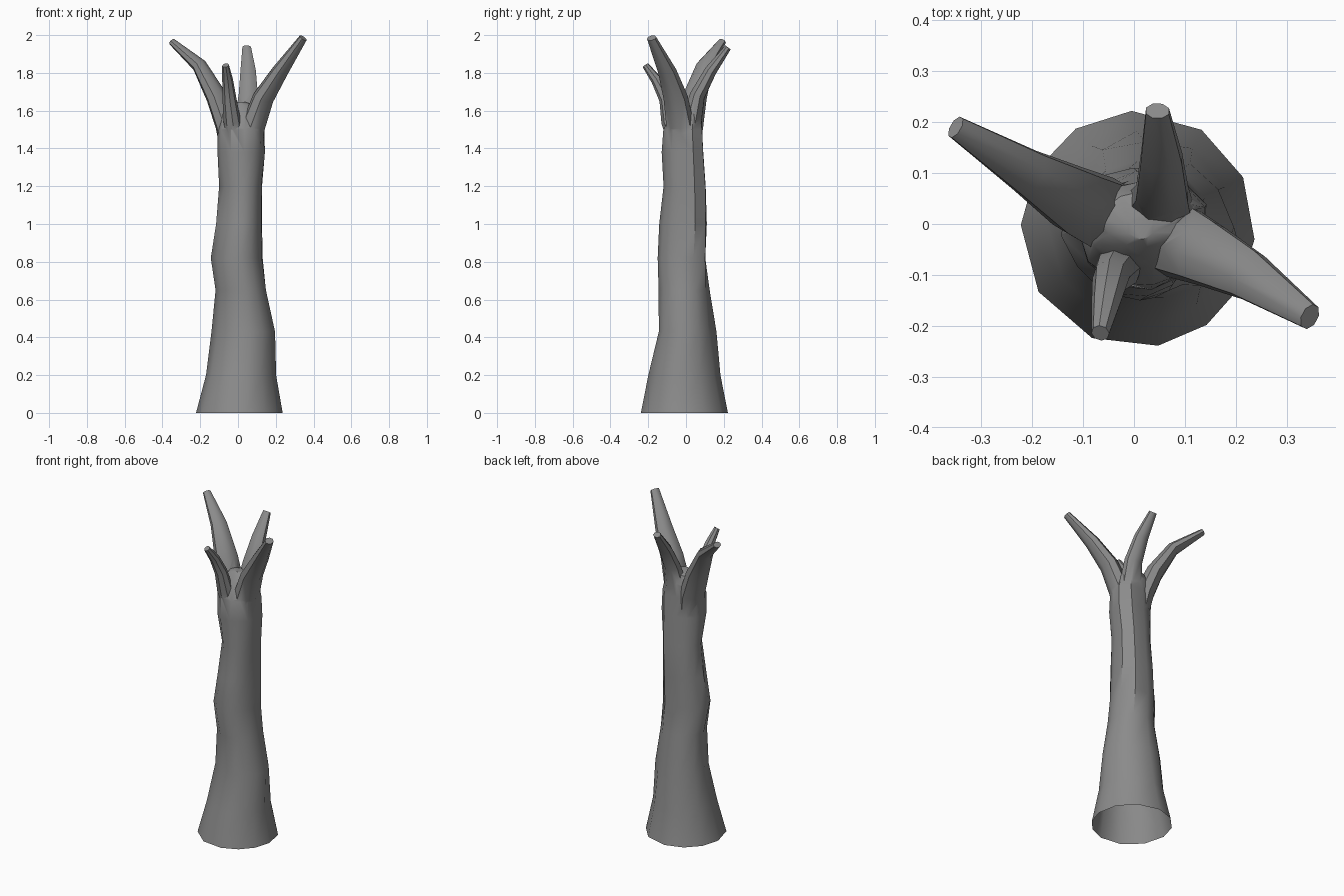
import bpy, bmesh, math, random
from mathutils import Vector

if "Cube" in bpy.data.objects:
    bpy.data.objects.remove(bpy.data.objects["Cube"])

random.seed(11)
bark = bpy.data.materials.new("grey bark")
bark.diffuse_color = (0.26, 0.26, 0.26, 1)
bark.use_nodes = True
bark.node_tree.nodes["Principled BSDF"].inputs["Base Color"].default_value = bark.diffuse_color


def loft(name, rings):
    """Closed tube through a list of equally long rings of points."""
    bm = bmesh.new()
    loops = [[bm.verts.new(p) for p in ring] for ring in rings]
    n = len(loops[0])
    for a, b in zip(loops, loops[1:]):
        for i in range(n):
            bm.faces.new((a[i], a[(i + 1) % n], b[(i + 1) % n], b[i]))
    bm.faces.new(loops[0])
    bm.faces.new(loops[-1])
    bmesh.ops.recalc_face_normals(bm, faces=bm.faces)
    mesh = bpy.data.meshes.new(name)
    bm.to_mesh(mesh)
    bm.free()
    mesh.materials.append(bark)
    ob = bpy.data.objects.new(name, mesh)
    bpy.context.collection.objects.link(ob)
    return ob


# Trunk: z, x min, x max, y min, y max, bulge back right, bulge front left
levels = [
    (0.00, -.220, .235, -.240, .220, 0, 0),
    (0.20, -.172, .202, -.198, .182, -.01, -.005),
    (0.43, -.138, .200, -.150, .165, -.03, -.01),
    (0.65, -.118, .150, -.145, .125, .005, -.01),
    (0.82, -.145, .122, -.152, .100, .025, -.015),
    (1.00, -.112, .122, -.142, .112, .02, -.01),
    (1.20, -.102, .125, -.122, .102, .02, -.018),
    (1.38, -.110, .135, -.128, .090, .025, 0),
    (1.50, -.110, .138, -.122, .084, .02, 0),
    (1.58, -.095, .128, -.080, .082, 0, 0),
    (1.63, -.060, .085, -.045, .062, 0, 0),
    (1.645, -.015, .040, -.030, .020, 0, 0),
]
ANGLES = [-5, 26, 57, 93, 122, 150, 178, 212, 247, 280, 306, 330]
rings = []
for k, (z, x0, x1, y0, y1, ne, sw) in enumerate(levels):
    ring = []
    for deg in ANGLES:
        a = math.radians(deg)
        c, s = math.cos(a), math.sin(a)
        r = 1.01 + (random.uniform(-.035, .025) if 0 < k < 9 else 0)
        bulge = max(0, math.sin(2 * a)) * (ne if s > 0 else sw)
        ring.append(Vector(((x0 + x1) / 2 + ((x1 - x0) / 2 * r + bulge) * c,
                            (y0 + y1) / 2 + ((y1 - y0) / 2 * r + bulge) * s, z)))
    rings.append(ring)
trunk = loft("tree_trunk", rings)


# Branches: path points with radius, width factor sideways
def branch(name, path, wide):
    pts = [Vector(p[:3]) for p in path]
    d = pts[-1] - pts[0]
    side = Vector((-d.y, d.x, 0)).normalized()
    rings = []
    for i, p in enumerate(pts):
        t = (pts[min(i + 1, len(pts) - 1)] - pts[max(i - 1, 0)]).normalized()
        up = side.cross(t).normalized()
        r = path[i][3]
        rings.append([p + side * (r * wide * math.cos(a)) + up * (r * math.sin(a))
                      for a in (2 * math.pi * (j + .5) / 8 for j in range(8))])
    return loft(name, rings)


branches = [
    branch("right_branch", [(.045, -.02, 1.34, .055), (.080, -.03, 1.52, .062),
                            (.135, -.055, 1.67, .054), (.224, -.10, 1.81, .041),
                            (.345, -.182, 1.985, .021)], 1.25),
    branch("left_branch", [(-.025, .0, 1.34, .055), (-.058, .02, 1.52, .058),
                           (-.112, .045, 1.67, .053), (-.205, .10, 1.84, .037),
                           (-.350, .19, 1.965, .018)], 1.3),
    branch("back_branch", [(.04, .01, 1.36, .05), (.047, .03, 1.54, .056),
                           (.055, .060, 1.68, .043), (.054, .130, 1.81, .034),
                           (.046, .222, 1.935, .019)], 1.28),
    branch("front_branch", [(-.01, -.05, 1.42, .04), (-.03, -.085, 1.54, .046),
                            (-.045, -.105, 1.66, .037), (-.055, -.155, 1.76, .029),
                            (-.066, -.214, 1.84, .018)], 1.0),
]

# Fuse the branches into the trunk
for b in branches:
    mod = trunk.modifiers.new(b.name, 'BOOLEAN')
    mod.operation = 'UNION'
    mod.solver = 'EXACT'
    mod.object = b
bpy.context.view_layer.update()
fused = bpy.data.meshes.new_from_object(
    trunk.evaluated_get(bpy.context.evaluated_depsgraph_get()))
trunk.modifiers.clear()
trunk.data = fused
for b in branches:
    bpy.data.objects.remove(b)

# Open underside
bm = bmesh.new()
bm.from_mesh(fused)
base = [f for f in bm.faces if all(v.co.z < 0.001 for v in f.verts)]
bmesh.ops.delete(bm, geom=base, context='FACES')
bm.to_mesh(fused)
bm.free()

bpy.context.view_layer.objects.active = trunk
trunk.select_set(True)
bpy.ops.object.shade_smooth_by_angle(angle=math.radians(40))
